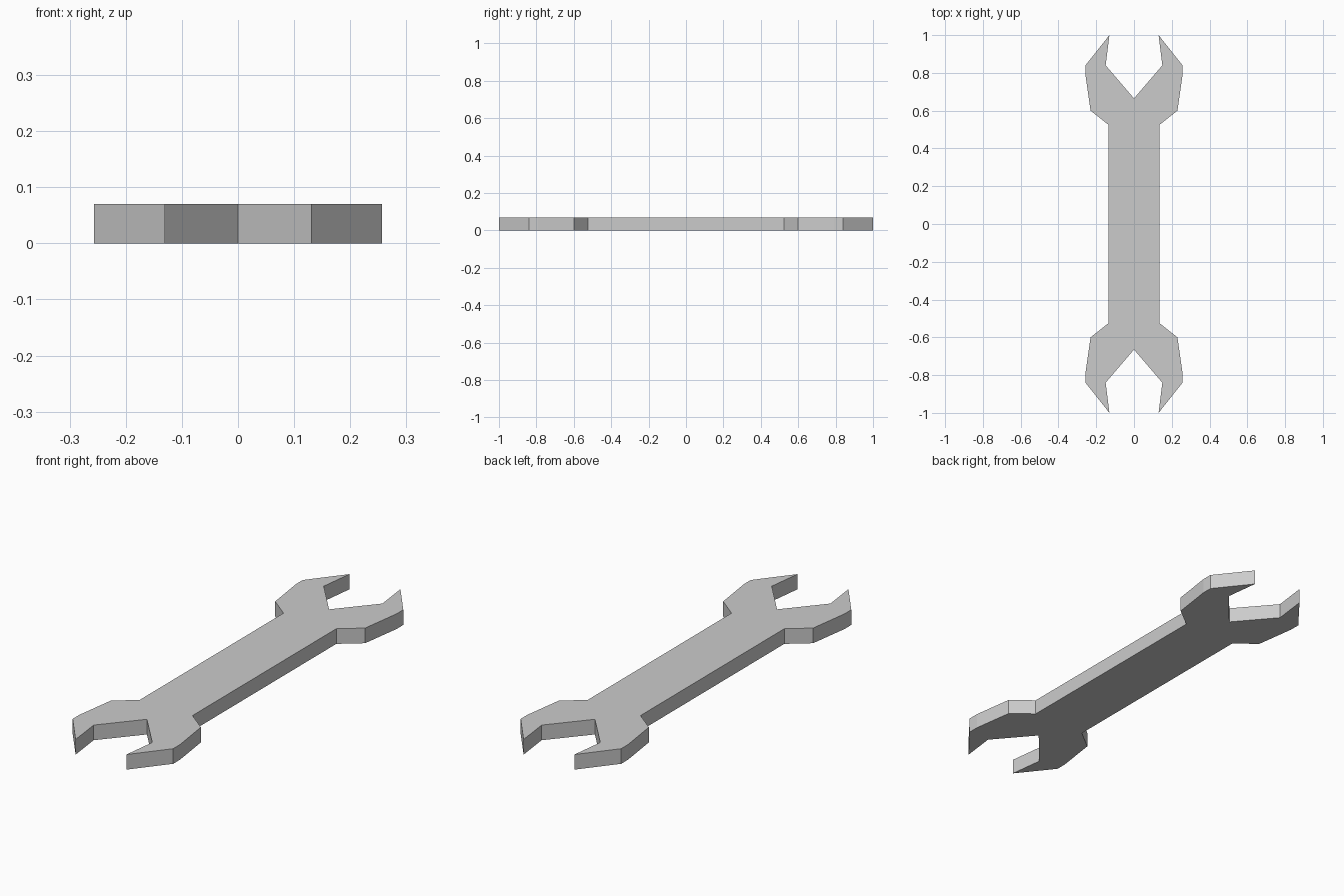
import bpy
import bmesh

if "Cube" in bpy.data.objects:
    bpy.data.objects.remove(bpy.data.objects["Cube"])

THICKNESS = 0.07

# Outline of one quarter: shaft side, neck, outer jaw, tip, inner jaw, throat
quarter = [(0.135, 0.525), (0.23, 0.60), (0.257, 0.79), (0.257, 0.84),
           (0.13, 1.0), (0.15, 0.84), (0.0, 0.665)]

# Mirror across x for a whole jaw, then across y for the other end
jaw = quarter + [(-x, y) for x, y in reversed(quarter[:-1])]
outline = jaw + [(x, -y) for x, y in reversed(jaw)]

# Flat profile extruded to the wrench thickness
bm = bmesh.new()
base = bm.faces.new([bm.verts.new((x, y, 0)) for x, y in outline])
top = bmesh.ops.extrude_face_region(bm, geom=[base], use_keep_orig=True)
top_verts = [g for g in top["geom"] if isinstance(g, bmesh.types.BMVert)]
bmesh.ops.translate(bm, verts=top_verts, vec=(0, 0, THICKNESS))
bmesh.ops.recalc_face_normals(bm, faces=bm.faces[:])

mesh = bpy.data.meshes.new("wrench")
bm.to_mesh(mesh)
bm.free()
wrench = bpy.data.objects.new("wrench", mesh)
bpy.context.collection.objects.link(wrench)
